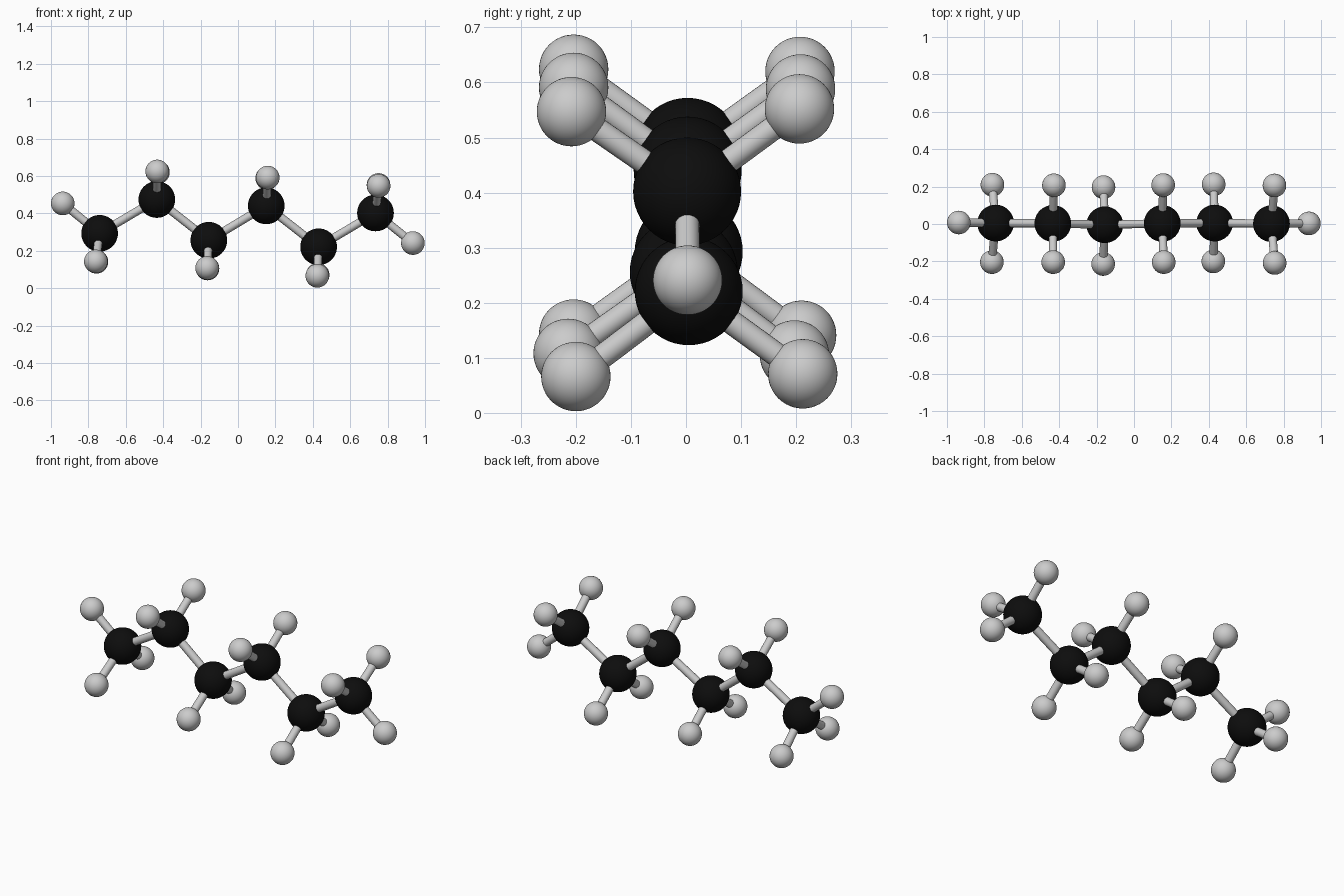
import bpy
from mathutils import Vector

if "Cube" in bpy.data.objects:
    bpy.data.objects.remove(bpy.data.objects["Cube"])

R_CARBON, R_HYDROGEN, R_BOND = 0.098, 0.063, 0.022

black = bpy.data.materials.new("black")
black.diffuse_color = (0.004, 0.004, 0.004, 1)
black.use_nodes = True
black.node_tree.nodes["Principled BSDF"].inputs["Base Color"].default_value = black.diffuse_color


def atom(name, pos, radius, mat=None):
    bpy.ops.mesh.primitive_uv_sphere_add(segments=48, ring_count=24, radius=radius, location=pos)
    ob = bpy.context.object
    ob.name = name
    bpy.ops.object.shade_smooth()
    if mat:
        ob.data.materials.append(mat)


def bond(name, a, b):
    a, b = Vector(a), Vector(b)
    d = b - a
    bpy.ops.mesh.primitive_cylinder_add(vertices=24, radius=R_BOND, depth=d.length,
                                        location=(a + b) / 2)
    ob = bpy.context.object
    ob.name = name
    ob.rotation_euler = d.to_track_quat('Z', 'Y').to_euler()
    bpy.ops.object.shade_smooth_by_angle()


# Zigzag carbon chain
carbons = [(-0.74, 0.005, 0.293), (-0.434, 0.003, 0.474), (-0.156, -0.004, 0.256),
           (0.151, 0.003, 0.440), (0.431, 0.005, 0.221), (0.735, 0.002, 0.402)]

# Hydrogens attached to each carbon, as (carbon index, position)
hydrogens = [
    (0, (-0.937, 0.008, 0.453)), (0, (-0.760, -0.204, 0.143)), (0, (-0.757, 0.210, 0.141)),
    (1, (-0.432, -0.204, 0.624)), (1, (-0.428, 0.207, 0.620)),
    (2, (-0.165, -0.214, 0.108)), (2, (-0.163, 0.197, 0.105)),
    (3, (0.159, -0.204, 0.591)), (3, (0.156, 0.208, 0.588)),
    (4, (0.424, -0.200, 0.066)), (4, (0.426, 0.212, 0.071)),
    (5, (0.752, -0.208, 0.547)), (5, (0.751, 0.206, 0.552)), (5, (0.935, 0.003, 0.241)),
]

for i, c in enumerate(carbons):
    atom(f"carbon_atom_{i + 1}", c, R_CARBON, black)

# Bonds along the chain
for i, (a, b) in enumerate(zip(carbons, carbons[1:])):
    bond(f"chain_bond_{i + 1}", a, b)

# Hydrogen atoms and their bonds
for i, (c, h) in enumerate(hydrogens):
    atom(f"hydrogen_atom_{i + 1}", h, R_HYDROGEN)
    bond(f"hydrogen_bond_{i + 1}", carbons[c], h)
